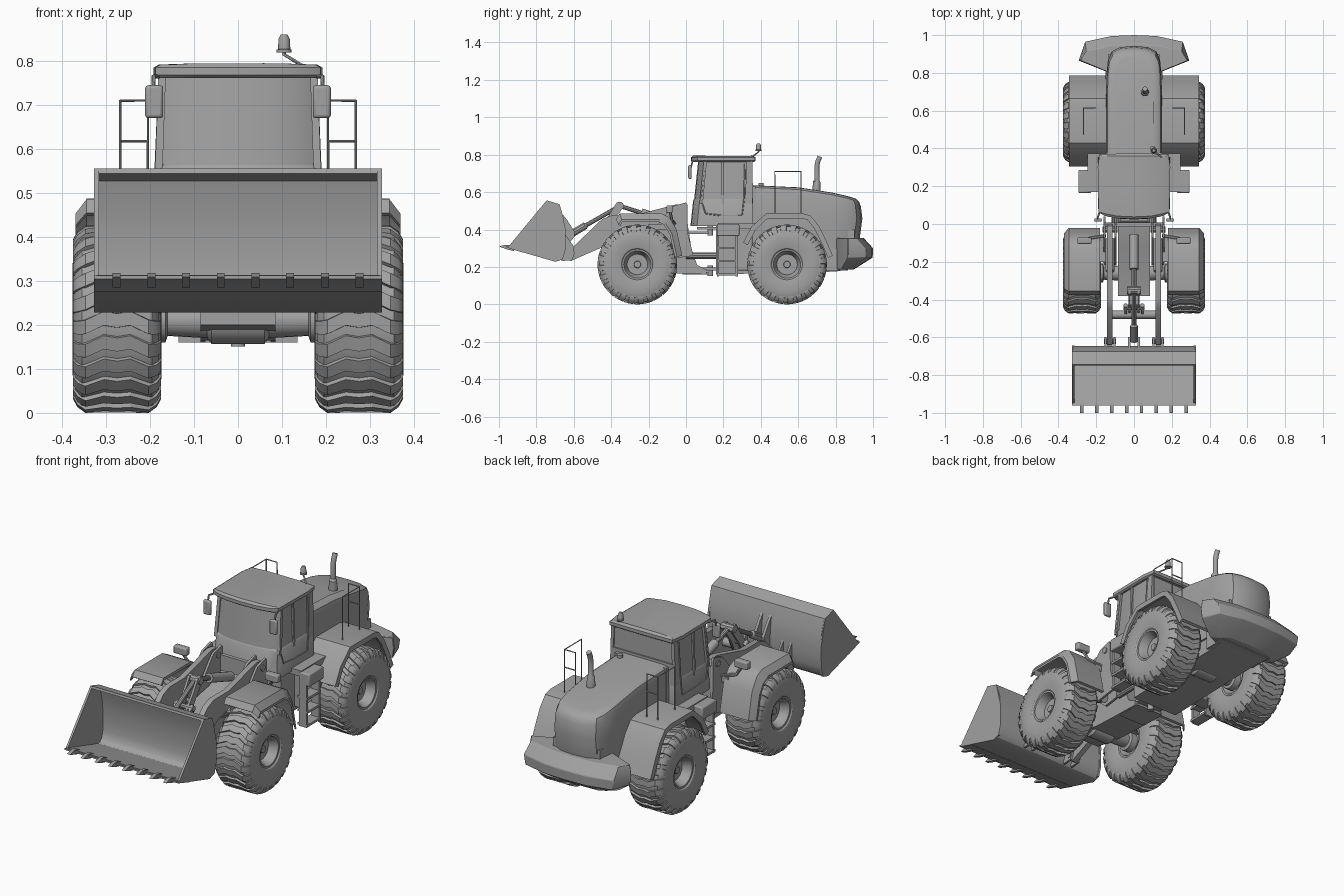
import bpy, bmesh
from math import sin, cos, pi, radians
from mathutils import Vector

if "Cube" in bpy.data.objects:
    bpy.data.objects.remove(bpy.data.objects["Cube"])

grey = bpy.data.materials.new("dark_grey")
grey.diffuse_color = (.36, .36, .36, 1)
grey.use_nodes = True
grey.node_tree.nodes["Principled BSDF"].inputs["Base Color"].default_value = grey.diffuse_color


def finish(name, bm, mirror=False, angle=32):
    bmesh.ops.recalc_face_normals(bm, faces=bm.faces)
    me = bpy.data.meshes.new(name)
    bm.to_mesh(me)
    bm.free()
    for p in me.polygons:
        p.use_smooth = True
    me.set_sharp_from_angle(angle=radians(angle))
    me.materials.append(grey)
    ob = bpy.data.objects.new(name, me)
    bpy.context.collection.objects.link(ob)
    if mirror:
        ob.modifiers.new("mirror", 'MIRROR')
    return ob


def add_loft(bm, rings):
    vs = [[bm.verts.new(p) for p in r] for r in rings]
    n = len(rings[0])
    for a, b in zip(vs, vs[1:]):
        for i in range(n):
            j = (i + 1) % n
            bm.faces.new((a[i], a[j], b[j], b[i]))
    bm.faces.new(vs[0][::-1])
    bm.faces.new(vs[-1])


def loft(name, rings, mirror=False):
    bm = bmesh.new()
    add_loft(bm, rings)
    return finish(name, bm, mirror)


def prism(name, pts, x0, x1, mirror=True):
    """Extrude a (y, z) profile from x0 to x1."""
    return loft(name, [[(x, y, z) for y, z in pts] for x in (x0, x1)], mirror)


def box(name, x0, x1, y0, y1, z0, z1, mirror=False, bevel=0.0):
    ob = prism(name, [(y0, z0), (y1, z0), (y1, z1), (y0, z1)], x0, x1, mirror)
    if bevel:
        m = ob.modifiers.new("bevel", 'BEVEL')
        m.width, m.segments = bevel, 2
    return ob


def band(pts, t):
    """Closed outline of an open profile given thickness t."""
    v = [Vector(p) for p in pts]
    inner = []
    for i, p in enumerate(v):
        d = (v[min(i + 1, len(v) - 1)] - v[max(i - 1, 0)]).normalized()
        inner.append(p + Vector((d.y, -d.x)) * t)
    return [tuple(p) for p in v + inner[::-1]]


def tube(name, pts, r, mirror=False, n=10):
    """Round pipe along a path; r may be one radius or one per point."""
    v = [Vector(p) for p in pts]
    rs = r if isinstance(r, list) else [r] * len(v)
    rings, q, last = [], None, None
    for i, p in enumerate(v):
        t = Vector()
        if i:
            t += (p - v[i - 1]).normalized()
        if i < len(v) - 1:
            t += (v[i + 1] - p).normalized()
        t.normalize()
        q = last.rotation_difference(t) @ q if q else t.to_track_quat('Z', 'Y')
        last = t
        rings.append([p + q @ Vector((cos(a) * rs[i], sin(a) * rs[i], 0))
                      for a in (2 * pi * k / n for k in range(n))])
    return loft(name, rings, mirror)


def full(half):
    return half + [(-p[0], *p[1:]) for p in reversed(half) if p[0] > 1e-6]


# Wheels: turned tyre and dished rim, with wavy raised lugs
def wheel(name, cy, cx=0.275, cz=0.213):
    bm = bmesh.new()
    side = [(.055, 0), (.055, .017), (.043, .019), (.043, .055), (.06, .06), (.088, .073), (.089, .082),
            (.095, .088), (.101, .12), (.1, .15), (.095, .184), (.08, .203)]
    prof = side + [(-x, r) for x, r in reversed(side)]
    prof = [(x, max(r, .001)) for x, r in prof]
    add_loft(bm, [[(cx + x, cy + r * cos(a), cz + r * sin(a))
                   for a in (2 * pi * k / 48 for k in range(48))] for x, r in prof])
    half = [(.1, .172, .182, .10), (.09, .185, .2, .10), (.072, .196, .213, .085), (.03, .196, .213, -.01)]
    path = [(-x, *p) for x, *p in half] + [(0, .196, .213, .015)] + half[::-1]
    for k in range(24):
        a0 = 2 * pi * k / 24
        rings = []
        for x, r0, r1, off in path:
            rings.append([(cx + x, cy + r * cos(a0 + off + d), cz + r * sin(a0 + off + d))
                          for r, d in ((r0, -.085), (r1, -.075), (r1, .075), (r0, .085))])
        add_loft(bm, rings)
    finish(name, bm, True)


for nm, cy in (("front", -.26), ("rear", .54)):
    wheel(nm + "_wheels", cy)
    tube(nm + "_axle", [(-.2, cy, .21), (-.165, cy, .21), (-.16, cy, .21), (-.07, cy, .21), (-.06, cy, .21), (.06, cy, .21),
                        (.07, cy, .21), (.16, cy, .21), (.165, cy, .21), (.2, cy, .21)],
         [.05, .05, .035, .04, .053, .053, .04, .035, .05, .05], n=20)

# Fenders: the front ones turn down along their outer edge
front_f = [(-.375, .455), (-.355, .485), (-.13, .485), (-.09, .465), (-.05, .40), (-.02, .26)]
rear_f = [(.305, .33), (.35, .415), (.43, .487), (.62, .487), (.665, .475), (.71, .42), (.75, .34), (.785, .26)]
loft("front_fenders", [[(x, -.26 + (y + .26) * s, .213 + (z - .213) * s) for y, z in band(front_f, .014)]
                       for x, s in ((.18, 1), (.345, 1), (.37, .88))], True)
prism("rear_fenders", band(rear_f, .014), .13, .335)
prism("rear_fender_lips", band(rear_f, .028), .332, .345)

# Bucket: curved shell, end plates, cutting edge and teeth
shell = [(-.955, .302), (-.70, .228), (-.675, .234), (-.658, .252), (-.648, .29), (-.645, .34), (-.647, .40),
         (-.654, .46), (-.676, .535), (-.745, .556)]
end = [(-.955, .302), (-.70, .228), (-.66, .24), (-.645, .29), (-.643, .40), (-.676, .535), (-.745, .556)]
prism("bucket_shell", band(shell, -.012), -.322, .322, False)
prism("bucket_end_plates", end, .316, .327)
prism("bucket_cutting_edge", [(-.96, .304), (-.87, .276), (-.87, .29), (-.96, .312)], -.327, .327, False)
for i in range(8):
    x = -.276 + i * .0789
    prism("bucket_tooth_%d" % (i + 1), [(-1, .309), (-.955, .293), (-.92, .285), (-.92, .308), (-.95, .318), (-.97, .318)],
          x - .009, x + .009, False)
lug = [(-.665, .232), (-.61, .235), (-.597, .27), (-.60, .31), (-.65, .38)]
prism("bucket_pivot_lugs_inner", lug, .098, .109)
prism("bucket_pivot_lugs_outer", lug, .146, .157)
prism("bucket_link_lugs", [(-.658, .48), (-.635, .45), (-.597, .39), (-.597, .36), (-.65, .30)], .018, .032)

# Lift arms, cross tube and pins
arm = [(0, .50), (-.01, .53), (-.05, .535), (-.28, .475), (-.40, .475), (-.45, .455), (-.60, .31), (-.638, .28),
       (-.643, .25), (-.615, .232), (-.46, .30), (-.36, .36), (-.22, .40), (-.02, .47)]
prism("lift_arms", arm, .113, .142)
tube("arm_cross_tube", [(-.13, -.48, .375), (.13, -.48, .375)], .022, n=16)
tube("bucket_pins", [(.094, -.62, .26), (.16, -.62, .26)], .014, True)
tube("arm_top_pins", [(.088, -.03, .505), (.168, -.03, .505)], .016, True)
tube("lift_cylinders", [(.127, -.08, .27), (.127, -.25, .335)], .024, True, 14)
tube("lift_rods", [(.127, -.25, .335), (.127, -.38, .385)], .012, True)

# Tilt linkage: bellcrank, bucket link and tilt cylinder
crank = [(-.33, .525), (-.345, .548), (-.37, .545), (-.41, .48), (-.47, .40), (-.485, .34), (-.465, .32), (-.44, .34),
         (-.40, .43)]
prism("bellcrank_plates", crank, .018, .03)
prism("bellcrank_mounts", [(-.50, .37), (-.46, .34), (-.42, .42), (-.44, .44)], .036, .05)
tube("bellcrank_pivot", [(-.055, -.44, .42), (.055, -.44, .42)], .014)
tube("bellcrank_top_pin", [(-.036, -.352, .527), (.036, -.352, .527)], .02)
tube("bucket_link", [(0, -.355, .525), (0, -.53, .425), (0, -.54, .42), (0, -.62, .372)], [.012, .012, .02, .02])
tube("tilt_cylinder", [(0, -.06, .43), (0, -.24, .49)], .023, n=16)
tube("tilt_rod", [(0, -.24, .49), (0, -.36, .528)], .012)

# Front frame with tower plates
prism("front_frame", [(-.38, .20), (-.38, .33), (-.12, .38), (-.02, .42), (.01, .42), (.03, .29), (.06, .21),
                      (.11, .185), (.11, .16), (-.05, .165), (-.18, .17)], -.085, .085, False)
tower = [(-.22, .34), (-.10, .49), (-.07, .525), (.0, .545), (.008, .53), (.01, .38), (.04, .26), (-.1, .24)]
prism("tower_inner_plates", tower, .092, .104)
prism("tower_outer_plates", tower, .15, .162)
box("tower_rear_wall", -.155, .155, -.012, .008, .30, .50)
box("fender_brackets", .15, .2, -.2, -.06, .40, .43, True)

# Articulation joint
for nm, z in (("lower", .178), ("upper", .395)):
    box(nm + "_hinge_front", -.075, .075, -.02, .12, z - .018, z - .006)
    box(nm + "_hinge_rear", -.075, .075, .06, .22, z + .004, z + .018)
    tube(nm + "_hinge_pin", [(0, .13, z - .027), (0, .13, z + .03)], .016, n=14)
tube("steering_cylinders", [(.10, 0, .26), (.10, .2, .26)], .018, True)

# Rear frame and cab deck
prism("rear_frame", [(.16, .16), (.80, .175), (.86, .185), (.9, .3), (.9, .4), (.16, .43)], -.135, .135, False)
box("cab_deck", -.245, .245, .17, .375, .405, .435)
box("side_tanks", .13, .235, .27, .355, .18, .41, True, .008)

# Ladders
box("ladder_top_steps", .235, .295, .165, .285, .365, .43, True, .006)
for y in (.165, .265):
    prism("ladder_rails_%d" % (y * 1000), [(y, .15), (y + .012, .15), (y + .012, .38), (y, .38)], .235, .28)
for i, z in enumerate((.155, .225, .295)):
    box("ladder_step_%d" % (i + 1), .228, .285, .165, .275, z, z + .012, True)


# Cab: lower shell, glass, pillars and curved roof
def cab_ring(z, grow=0.0):
    t = (z - .43) / .335
    f, w = .025 + .035 * t - grow, .19 - .012 * t + grow
    return full([(0, f, z), (w * .4, f + .004, z), (w * .75, f + .016, z), (w * .95, f + .035, z), (w, f + .06, z),
                 (w, .355 + grow, z)])


loft("cab_lower_shell", [cab_ring(.42), cab_ring(.555), cab_ring(.565, -.006)])
loft("cab_glass", [cab_ring(.55, -.005), cab_ring(.77, -.005)])


def side_post(name, y0, y1, top0, top1):
    loft(name, [[(x + .19 - .012 * t, y, z) for x, y in ((-.014, a), (.003, a), (.003, b), (-.014, b))]
                for t, z, a, b in ((.33, .54, y0, y1), (1, .77, top0, top1))], True)


side_post("cab_front_pillars", .072, .09, .095, .112)
side_post("cab_middle_pillars", .19, .202, .19, .202)
side_post("cab_rear_pillars", .315, .356, .325, .356)
box("cab_rear_sill", -.18, .18, .34, .357, .54, .65)
tube("door_seams", [(.178, .10, .75), (.186, .08, .56), (.188, .105, .485), (.188, .185, .475), (.188, .30, .475),
                    (.186, .31, .56), (.178, .315, .75)], .004, True, 6)


def roof_ring(z, g, crown=0.0):
    return full([(0, .028 - g, z + crown), (.09, .032 - g, z + crown), (.155, .045 - g, z), (.186 + g, .062, z),
                 (.19 + g, .30, z), (.18 + g, .368 + g, z), (.09, .37 + g, z + crown)])


loft("cab_roof", [roof_ring(.762, -.006), roof_ring(.768, .002), roof_ring(.785, .002), roof_ring(.792, -.01, .003)])

# Mirrors, headlights and beacon
box("mirrors", .17, .211, .012, .03, .67, .745, True, .007)
tube("mirror_arms", [(.18, .07, .765), (.192, .035, .765), (.192, .02, .71)], .005, True, 8)
box("headlights", .225, .30, -.105, -.072, .488, .528, True, .006)
tube("headlight_stalks", [(.15, -.06, .43), (.235, -.075, .45), (.262, -.085, .495)], .008, True)
tube("beacon_arm", [(.145, .355, .79), (.105, .388, .815), (.105, .388, .825)], .004)
tube("beacon", [(.105, .388, z) for z in (.82, .826, .827, .85, .86)], [.017, .017, .014, .013, .008], n=14)


# Engine hood with rounded tail
def hood_ring(w, rear, z, drop=0.0):
    pts = [(w, .355), (w, .60), (w * .99, .78), (w * .93, rear - .07), (w * .80, rear - .03), (w * .5, rear - .007),
           (0, rear)]
    top = lambda y: .637 - .08 * (max(y - .36, 0) / .58) ** 2.2 - drop
    return full([(x, y, top(y) if z is None else z) for x, y in reversed(pts)])


loft("engine_hood", [hood_ring(.145, .91, .25), hood_ring(.148, .93, .36), hood_ring(.148, .943, .46),
                     hood_ring(.146, .935, None, .035), hood_ring(.14, .925, None, .012),
                     hood_ring(.126, .908, None, .002), hood_ring(.10, .88, None)])
box("hood_front_frame", -.15, .15, .352, .375, .42, .632)
tube("exhaust", [(.058, .698, .60), (.058, .698, .655), (.058, .70, .665), (.058, .70, .74), (.058, .705, .765),
                 (.058, .716, .79)], [.021, .02, .013, .013, .013, .013], n=16)
tube("filler_cap", [(.10, .40, .62), (.10, .40, .648)], .014, n=14)


# Counterweight with swept wings
def weight_ring(z, rear, wing, front=.865):
    return full([(0, .80, z), (.13, .80, z), (wing, front, z), (wing - .035, rear - .035, z), (.12, rear - .005, z),
                 (0, rear, z)])


cw = loft("counterweight", [weight_ring(.185, .895, .20, .83), weight_ring(.25, .998, .286),
                            weight_ring(.30, 1.0, .293), weight_ring(.355, .95, .285)])
bv = cw.modifiers.new("bevel", 'BEVEL')
bv.width, bv.segments = .003, 1
box("counterweight_base", -.15, .15, .74, .865, .18, .30)

# Handrails on the rear fenders
tube("handrail_frames", [(.268, .475, .48), (.268, .475, .71), (.268, .615, .71), (.268, .615, .48)], .003, True, 8)
tube("handrail_top_returns", [(.268, .615, .71), (.205, .615, .71), (.205, .615, .48)], .003, True, 8)
tube("handrail_middle_bars", [(.268, .615, .618), (.205, .615, .618)], .003, True, 8)
